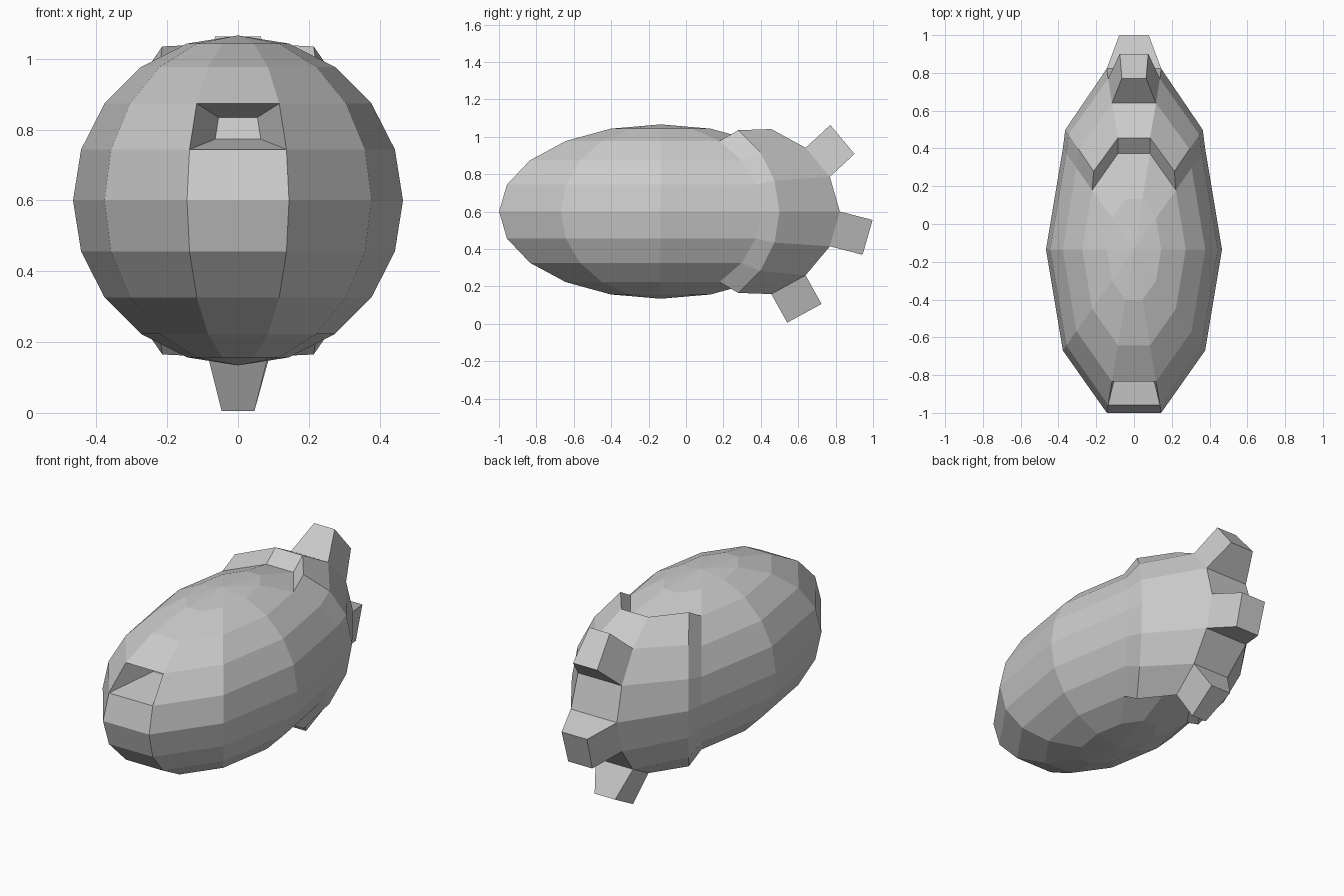
import bpy, bmesh
from math import sin, cos, radians
from mathutils import Vector

if "Cube" in bpy.data.objects:
    bpy.data.objects.remove(bpy.data.objects["Cube"])

STEP = radians(36)
CENTRE = Vector((0, -0.135, 0.6))
bm = bmesh.new()


def body_point(row, col):
    """Point of the stretched ten-sided ball; rows run -5..5."""
    lat, lon = radians(18 * row), STEP * col
    return CENTRE + Vector((0.466 * cos(lat) * cos(lon),
                            0.909 * cos(lat) * sin(lon),
                            0.466 * sin(lat)))


def shell_point(row, col):
    """Body point pushed outwards for the raised back shell."""
    p = body_point(row, col)
    middle = col in (2, 3)
    dy = (0.093, 0.082, 0.075, 0.083)[abs(row)] if middle else 0.1
    dz = ((0, 0.042, 0.067, 0.064) if middle else (0, 0.022, 0.044, 0.058))[abs(row)]
    p.x *= 1.0 if middle else 0.965
    return p + Vector((0, dy, dz if row > 0 else -dz))


def cell(row, col):
    return [(row, col), (row, col + 1), (row + 1, col + 1), (row + 1, col)]


def push(base, tip):
    """Side walls and end face of an extruded quad."""
    for k in range(4):
        n = (k + 1) % 4
        bm.faces.new((base[k], base[n], tip[n], tip[k]))
    bm.faces.new(tip)


# Body and shell vertices
body = {}
for col in range(10):
    for row in range(-4, 5):
        body[row, col] = bm.verts.new(body_point(row, col))
poles = {s: bm.verts.new(body_point(5 * s, 0)) for s in (-1, 1)}
shell = {(r, c): bm.verts.new(shell_point(r, c))
         for r in range(-3, 4) for c in range(1, 5)}

# Spikes: starting row -> direction
spikes = {1: (0, 0.132, 0.122), -1: (0, 0.175, -0.045), -3: (0, 0.085, -0.153)}

for col in range(10):
    for s in (-1, 1):
        bm.faces.new((body[4 * s, col], body[4 * s, (col + 1) % 10], poles[s]))
    for row in range(-4, 4):
        keys = cell(row, col)
        if 1 <= col <= 3 and -3 <= row <= 2:
            # Raised shell, with spikes down the middle
            quad = [shell[k] for k in keys]
            if col == 2 and row in spikes:
                d = Vector(spikes[row])
                push(quad, [bm.verts.new(Vector((v.co.x * 0.55, v.co.y, v.co.z)) + d)
                            for v in quad])
            else:
                bm.faces.new(quad)
            continue
        quad = [body[r, c % 10] for r, c in keys]
        if col == 7 and row == 1:
            # Recessed front opening
            mid = sum((v.co for v in quad), Vector()) / 4
            push(quad, [bm.verts.new(mid + (v.co - mid) * 0.47 + Vector((0, 0.26, -0.005)))
                        for v in quad])
        else:
            bm.faces.new(quad)

# Step between body and shell
rim = ([(-3, c) for c in range(1, 5)] + [(r, 4) for r in range(-2, 4)]
       + [(3, c) for c in (3, 2, 1)] + [(r, 1) for r in range(2, -3, -1)])
for a, b in zip(rim, rim[1:] + rim[:1]):
    bm.faces.new((body[a], body[b], shell[b], shell[a]))

unused = [v for v in bm.verts if not v.link_faces]
bmesh.ops.delete(bm, geom=unused, context='VERTS')
bmesh.ops.recalc_face_normals(bm, faces=bm.faces)

mesh = bpy.data.meshes.new("spiked_body")
bm.to_mesh(mesh)
bm.free()
obj = bpy.data.objects.new("spiked_body", mesh)
bpy.context.collection.objects.link(obj)
